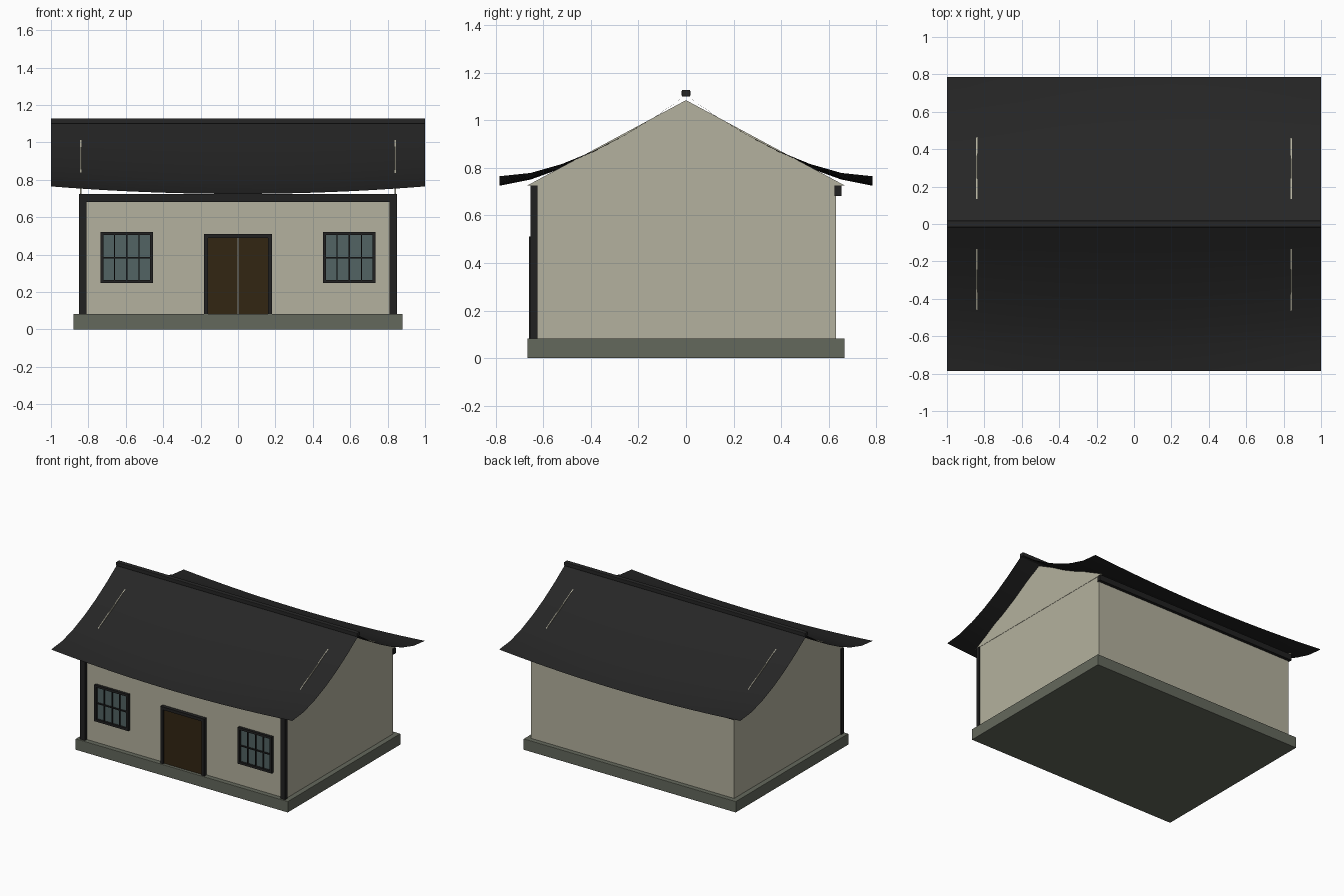
import bpy, bmesh

if "Cube" in bpy.data.objects:
    bpy.data.objects.remove(bpy.data.objects["Cube"])


def material(name, rgb):
    m = bpy.data.materials.new(name)
    m.diffuse_color = (*rgb, 1)
    m.use_nodes = True
    m.node_tree.nodes["Principled BSDF"].inputs["Base Color"].default_value = m.diffuse_color
    return m


PLASTER = material("plaster", (0.456, 0.44, 0.342))
STONE = material("stone", (0.127, 0.138, 0.107))
TILE = material("roof tile", (0.019, 0.019, 0.019))
TRIM = material("dark trim", (0.015, 0.015, 0.015))
WOOD = material("door wood", (0.032, 0.019, 0.006))
GLASS = material("window glass", (0.084, 0.127, 0.127))


def finish(name, bm, mat):
    mesh = bpy.data.meshes.new(name)
    bm.to_mesh(mesh)
    bm.free()
    mesh.materials.append(mat)
    ob = bpy.data.objects.new(name, mesh)
    bpy.context.collection.objects.link(ob)
    return ob


def box(name, x, y, z, mat, bevel=0):
    """Box from (min, max) ranges on each axis."""
    bm = bmesh.new()
    bmesh.ops.create_cube(bm, size=1)
    for v in bm.verts:
        for i, (a, b) in enumerate((x, y, z)):
            v.co[i] = b if v.co[i] > 0 else a
    ob = finish(name, bm, mat)
    if bevel:
        mod = ob.modifiers.new("bevel", "BEVEL")
        mod.width = bevel
        mod.segments = 2
    return ob


def frame(name, x, z, y, w, mat, sill=True):
    """Rectangular trim of width w; the sill bar is optional."""
    box(name + "_left", (x[0], x[0] + w), y, z, mat)
    box(name + "_right", (x[1] - w, x[1]), y, z, mat)
    inner = (x[0] + w, x[1] - w)
    box(name + "_top", inner, y, (z[1] - w, z[1]), mat)
    if sill:
        box(name + "_sill", inner, y, (z[0], z[0] + w), mat)


WALL_X, WALL_Y, FLOOR, EAVE = 0.842, 0.632, 0.083, 0.725

# Plinth and wall block
box("plinth", (-0.88, 0.88), (-0.667, 0.667), (0, FLOOR), STONE, 0.003)
box("walls", (-WALL_X, WALL_X), (-WALL_Y, WALL_Y), (FLOOR, EAVE), PLASTER)

# Thin gable triangles at both ends
for side, label in ((-1, "left"), (1, "right")):
    bm = bmesh.new()
    tri = [bm.verts.new((side * (WALL_X - 0.004), y, z))
           for y, z in ((-0.67, EAVE), (0.67, EAVE), (0, 1.085))]
    face = bm.faces.new(tri)
    ext = bmesh.ops.extrude_face_region(bm, geom=[face])["geom"]
    for v in (g for g in ext if isinstance(g, bmesh.types.BMVert)):
        v.co.x += side * 0.006
    bmesh.ops.recalc_face_normals(bm, faces=bm.faces)
    finish("gable_" + label, bm, PLASTER)

# Front corner posts, front and back beams
for side, label in ((-1, "left"), (1, "right")):
    xs = sorted((side * 0.81, side * 0.85))
    box("post_" + label, xs, (-0.655, -0.625), (FLOOR, 0.682), TRIM)
box("front_beam", (-0.85, 0.85), (-0.655, -0.625), (0.682, EAVE), TRIM)
box("back_beam", (-0.85, 0.85), (0.625, 0.655), (0.682, EAVE), TRIM)

# Double door with trim
frame("door_frame", (-0.182, 0.182), (FLOOR, 0.511), (-0.66, -0.63), 0.022, TRIM, False)
for side, label in ((-1, "left"), (1, "right")):
    xs = sorted((side * 0.0015, side * 0.16))
    box("door_leaf_" + label, xs, (-0.645, -0.63), (FLOOR, 0.489), WOOD)

# Windows: pane, trim, glazing bars
for side, label in ((-1, "left"), (1, "right")):
    cx = side * 0.595
    name = "window_" + label
    box(name + "_pane", (cx - 0.13, cx + 0.13), (-0.637, -0.63), (0.26, 0.51), GLASS)
    frame(name + "_frame", (cx - 0.141, cx + 0.141), (0.248, 0.521), (-0.652, -0.63), 0.017, TRIM)
    for i in (-1, 0, 1):
        x = cx + i * 0.065
        box(f"{name}_bar_{i + 2}", (x - 0.003, x + 0.003), (-0.647, -0.63), (0.262, 0.507), TRIM)
    box(name + "_crossbar", (cx - 0.126, cx + 0.126), (-0.647, -0.63), (0.38, 0.388), TRIM)

# Sweeping roof sheet: concave slopes, eaves rising towards the corners
NX, NY = 20, 6
bm = bmesh.new()
rows = []
for j in range(-NY, NY + 1):
    t = abs(j) / NY
    row = []
    for i in range(NX + 1):
        x = -1 + 2 * i / NX
        z = EAVE + 0.38 * (1 - t) ** 1.5 + 0.04 * x * x * t * t
        row.append(bm.verts.new((x, 0.785 * j / NY, z)))
    rows.append(row)
for a, b in zip(rows, rows[1:]):
    for i in range(NX):
        bm.faces.new((a[i], a[i + 1], b[i + 1], b[i]))
roof = finish("roof", bm, TILE)
bpy.ops.object.select_all(action="DESELECT")
roof.select_set(True)
bpy.context.view_layer.objects.active = roof
bpy.ops.object.shade_smooth_by_angle(angle=0.5)

# Ridge cap
box("ridge_cap", (-1, 1), (-0.018, 0.018), (1.1, 1.128), TILE, 0.004)
